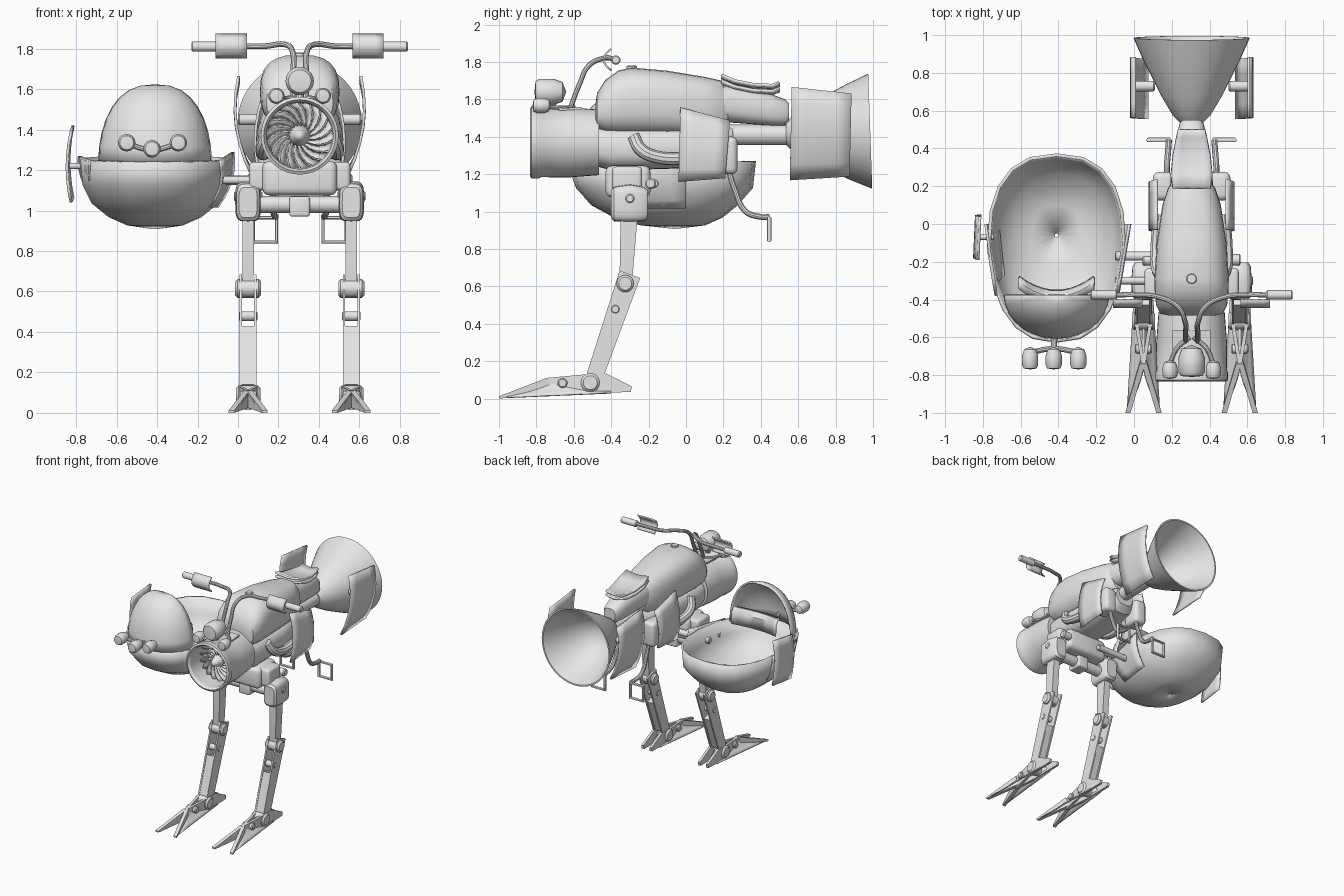
import bpy, bmesh, math
from mathutils import Vector, Matrix

if "Cube" in bpy.data.objects:
    bpy.data.objects.remove(bpy.data.objects["Cube"])

CX = 0.305    # centre plane of the bike
SX = -0.41    # centre plane of the sidecar
GREY = bpy.data.materials.new("plain_grey")
GREY.diffuse_color = (0.8, 0.8, 0.8, 1)
GREY.use_nodes = True
GREY.node_tree.nodes["Principled BSDF"].inputs["Base Color"].default_value = GREY.diffuse_color


def finish(name, bm, thick=0, angle=35):
    """Turn a bmesh into a shaded object; thick > 0 gives a sheet some thickness."""
    bmesh.ops.remove_doubles(bm, verts=bm.verts, dist=1e-5)
    bmesh.ops.recalc_face_normals(bm, faces=bm.faces)
    me = bpy.data.meshes.new(name)
    bm.to_mesh(me)
    bm.free()
    me.materials.append(GREY)
    ob = bpy.data.objects.new(name, me)
    bpy.context.collection.objects.link(ob)
    if thick:
        m = ob.modifiers.new("thickness", 'SOLIDIFY')
        m.thickness, m.offset = thick, 0
    bpy.ops.object.select_all(action='DESELECT')
    ob.select_set(True)
    bpy.context.view_layer.objects.active = ob
    bpy.ops.object.shade_smooth_by_angle(angle=math.radians(angle))
    return ob


def skin(name, rings, closed=True, caps=False, thick=0, angle=35):
    """Bridge rows of points."""
    bm = bmesh.new()
    rows = [[bm.verts.new(p) for p in r] for r in rings]
    n = len(rows[0])
    for a, b in zip(rows, rows[1:]):
        for i in range(n if closed else n - 1):
            j = (i + 1) % n
            bm.faces.new((a[i], a[j], b[j], b[i]))
    if caps:
        bm.faces.new(rows[0])
        bm.faces.new(rows[-1])
    return finish(name, bm, thick, angle)


def sgnpow(v, p):
    return math.copysign(abs(v) ** p, v)


def loft(name, secs, x=CX, n=24, p=0.75):
    """Rounded sections along y: (y, centre z, half width, half height)."""
    ts = [2 * math.pi * i / n for i in range(n)]
    return skin(name, [[(x + w * sgnpow(math.cos(t), p), y, z + h * sgnpow(math.sin(t), p))
                        for t in ts] for y, z, w, h in secs], caps=True)


def lathe(name, prof, at, axis='Y', n=32, angle=35):
    """Turned part: (radius, distance along axis)."""
    out = []
    for r, d in prof:
        ring = []
        for i in range(n):
            c, s = r * math.cos(2 * math.pi * i / n), r * math.sin(2 * math.pi * i / n)
            v = {'X': (d, c, s), 'Y': (c, d, s), 'Z': (c, s, d)}[axis]
            ring.append(Vector(at) + Vector(v))
        out.append(ring)
    return skin(name, out, angle=angle)


def disc(name, at, r, half, axis='X', n=20):
    b = min(r, half) * 0.25
    return lathe(name, [(0, -half), (r - b, -half), (r, b - half), (r, half - b),
                        (r - b, half), (0, half)], at, axis, n)


def box(name, at, size, bev=0.02):
    bm = bmesh.new()
    bmesh.ops.create_cube(bm, size=1, matrix=Matrix.Translation(at) @ Matrix.Diagonal((*size, 1)))
    bmesh.ops.bevel(bm, geom=bm.edges[:], offset=bev, segments=3, profile=0.5, affect='EDGES')
    return finish(name, bm, angle=50)


def prism(name, yz, x0, x1, shift=lambda y: 0):
    """Side outline extruded across x, optionally slid sideways along y."""
    return skin(name, [[(x + shift(y), y, z) for y, z in yz] for x in (x0, x1)], caps=True)


def tube(name, pts, r, cyclic=False, kind='AUTO'):
    cu = bpy.data.curves.new(name, 'CURVE')
    cu.dimensions, cu.bevel_depth, cu.bevel_resolution, cu.resolution_u = '3D', r, 3, 8
    cu.use_fill_caps = True
    sp = cu.splines.new('BEZIER')
    sp.bezier_points.add(len(pts) - 1)
    sp.use_cyclic_u = cyclic
    for b, p in zip(sp.bezier_points, pts):
        b.co, b.handle_left_type, b.handle_right_type = p, kind, kind
    tmp = bpy.data.objects.new(name, cu)
    me = bpy.data.meshes.new_from_object(tmp)
    bpy.data.objects.remove(tmp)
    bm = bmesh.new()
    bm.from_mesh(me)
    return finish(name, bm)


def plate(name, c, bulge, thick=0.014, n=6):
    """Curved plate from corners top-front, top-back, bottom-back, bottom-front."""
    a, b, d, e = [Vector(v) for v in c]
    rows = []
    for i in range(n + 1):
        v = i / n
        k = 4 * v * (1 - v)
        rows.append([a.lerp(e, v).lerp(b.lerp(d, v), j / 4) + Vector(bulge) * k for j in range(5)])
    return skin(name, rows, closed=False, thick=thick)


def lamp(name, x, y0, y1, z, r):
    m = y1 - y0
    lathe(name, [(0, 0), (r * .8, .005), (r, .025), (r, m * .6), (r * .75, m * .88), (0, m)],
          (x, y0, z), n=20)


# --- intake drum, hub and swirl blades
IZ = 1.37
lathe("intake_drum", [(.165, .02), (.178, 0), (.192, .008), (.192, .05), (.186, .06), (.188, .2),
                      (.175, .37), (.0, .37)], (CX, -.835, IZ), n=36)
lathe("intake_lining", [(.165, .02), (.16, .24), (0, .24)], (CX, -.835, IZ), n=36)
lathe("intake_hub", [(0, 0), (.025, .02), (.06, .12), (.06, .18)], (CX, -.77, IZ))
for k in range(18):
    def arc(r, off, y):
        t = 2 * math.pi * k / 18 + off
        return (CX + r * math.cos(t), y, IZ + r * math.sin(t))
    skin("intake_blade", [[arc(.05 + .029 * i, .15 * i, -.70), arc(.05 + .029 * i, .15 * i + .28, -.63)]
                          for i in range(5)], closed=False, thick=.005)

# --- tank, engine, tail and seat
loft("fuel_tank", [(-.485, 1.51, .12, .06), (-.475, 1.535, .165, .1), (-.43, 1.56, .188, .145),
                   (-.36, 1.58, .195, .175), (-.29, 1.588, .197, .182), (-.1, 1.58, .185, .173),
                   (.1, 1.562, .155, .158), (.19, 1.555, .125, .145), (.225, 1.55, .10, .10)])
disc("tank_cap", (CX, -.29, 1.765), .027, .015, 'Z')
loft("engine_body", [(-.47, 1.35, .15, .11), (-.4, 1.34, .165, .12), (-.05, 1.34, .16, .11),
                     (.2, 1.36, .12, .1), (.25, 1.38, .08, .07)])
loft("tail", [(.19, 1.58, .115, .1), (.25, 1.575, .11, .1), (.45, 1.545, .08, .085),
              (.53, 1.53, .065, .07), (.55, 1.53, .05, .05)])
disc("tail_pipe", (CX, .39, 1.41), .055, .19, 'Y')
for dz in (0, .03):
    skin("seat_pad", [[(CX + u * w, y, z - dz + .015 * u * u) for u in (-1, -.6, 0, .6, 1)]
                      for y, z, w in ((.19, 1.715, .1), (.26, 1.685, .11), (.36, 1.665, .1),
                                      (.46, 1.66, .08), (.5, 1.675, .07))],
         closed=False, thick=.016)

# --- exhaust cone
cone = lathe("exhaust_cone", [(0, -.45), (.06, -.45), (.1, -.41), (.165, -.3), (.205, -.22),
                              (.255, -.12), (.308, 0), (.296, 0), (.245, -.12), (.15, -.3), (0, -.4)],
             (0, 0, 0), n=40)
cone.location = (CX, .985, 1.43)
cone.rotation_euler = (math.radians(2), 0, 0)

# --- parts on both sides of the bike
for s in (-1, 1):
    X = lambda d: CX + s * d
    plate("tail_fin", [(X(.302), .565, 1.665), (X(.302), .885, 1.63), (X(.235), .875, 1.19),
                       (X(.235), .555, 1.17)], (s * .045, 0, 0))
    disc("fin_mount", (X(.25), .73, 1.45), .028, .055)
    plate("side_panel", [(X(.185), -.03, 1.555), (X(.185), .235, 1.485), (X(.195), .21, 1.18),
                         (X(.195), -.04, 1.16)], (s * .03, 0, 0))
    box("air_box", (X(.15), .2, 1.3), (.11, .15, .2), .03)
    tube("side_pipe", [(X(.15), -.28, 1.4), (X(.18), -.24, 1.33), (X(.185), -.15, 1.29),
                       (X(.17), .05, 1.285)], .034)
    # foot peg
    tube("peg_arm", [(X(.13), .22, 1.25), (X(.13), .26, 1.12), (X(.13), .32, 1.0),
                     (X(.125), .38, .975), (X(.12), .445, .97)], .016)
    tube("peg_stirrup", [(X(.115), .445, .965), (X(.23), .445, .965), (X(.23), .445, .845),
                         (X(.115), .445, .845)], .012, True, 'VECTOR')
    # handlebar
    tube("handlebar", [(X(.032), -.62, 1.55), (X(.032), -.57, 1.68), (X(.034), -.52, 1.78),
                       (X(.07), -.44, 1.82), (X(.18), -.385, 1.812), (X(.29), -.375, 1.812),
                       (X(.4), -.375, 1.81)], .014)
    disc("grip", (X(.465), -.375, 1.81), .025, .07)
    plate("hand_guard", [(X(.26), -.40, 1.87), (X(.415), -.40, 1.87), (X(.415), -.40, 1.755),
                         (X(.26), -.40, 1.755)], (0, -.04, 0), .01)
    lamp("small_headlamp", X(.115), -.82, -.72, 1.567, .04)
    tube("lamp_arm", [(X(.115), -.74, 1.56), (X(.08), -.66, 1.555), (X(.01), -.6, 1.56)], .012)

    # leg
    L = X(.255)
    loft("hip_joint", [(-.4, 1.04, .045, .075), (-.385, 1.04, .058, .092), (-.3, 1.045, .064, .1),
                       (-.225, 1.04, .058, .092), (-.205, 1.04, .045, .075)], x=L, n=20, p=.5)
    disc("hip_bolt", (L, -.3, 1.07), .024, .07)
    box("hip_bracket", (X(.19), -.315, 1.17), (.12, .16, .14), .02)
    disc("bracket_bolt", (X(.22), -.19, 1.15), .03, .04)
    prism("thigh", [(-.35, .96), (-.26, .96), (-.285, .66), (-.3, .57), (-.34, .57), (-.355, .66)],
          L - .028, L + .028)
    disc("knee", (L, -.325, .615), .046, .064)
    shin = [(-.355, .685), (-.245, .645), (-.44, .12), (-.53, .135)]
    for k in (-1, 1):
        prism("shin_plate", shin, L + k * .036 - .006, L + k * .036 + .006)
        prism("foot_plate", [(-.53, .125), (-.43, .135), (-.29, .065), (-.295, .035), (-.53, .03)],
              L + k * .036 - .01, L + k * .036 + .01)
        prism("foot_front", [(-.75, .11), (-.53, .13), (-.53, .03), (-.75, .015)],
              L - .01, L + .01, lambda y: k * .036 * (y + .75) / .22)
        prism("toe", [(-1, .012), (-.74, .112), (-.7, .03), (-1, 0)],
              L - .014, L + .014, lambda y: k * .082 * max(0, -.72 - y) / .28)
        plate("toe_web", [(L, -.76, .1), (L, -.45, .12), (L + k * .05, -.4, .03),
                          (L + k * .085, -.98, .005)], (-k * .012, 0, 0), .008)
    prism("shin_core", [(-.43, .43), (-.345, .4), (-.45, .13), (-.525, .14)], L - .032, L + .032)
    disc("shin_bolt", (L, -.378, .478), .024, .046)
    disc("ankle", (L, -.512, .085), .05, .06)
    disc("toe_bolt", (L, -.66, .083), .026, .045)

# --- headlamp, hips and centre mounts
lamp("headlamp", CX, -.81, -.64, 1.64, .07)
tube("headlamp_post", [(CX, -.72, 1.55), (CX, -.7, 1.62)], .02)
prism("lamp_bracket", [(-.68, 1.55), (-.56, 1.56), (-.56, 1.545), (-.68, 1.54)], CX - .1, CX + .1)
box("belly_box", (CX, -.31, 1.16), (.37, .24, .17), .035)
disc("hip_axle", (CX, -.3, 1.03), .042, .22)
box("axle_block", (CX, -.3, 1.02), (.1, .12, .1), .012)
disc("sidecar_strut", (.06, -.17, 1.15), .024, .16)
disc("rear_strut", (.04, -.3, 1.15), .02, .14)

# --- sidecar tub
rings = []
for z, yf, yb, w in ((1.255, -.62, .365, .36), (1.13, -.58, .35, .35), (1.04, -.5, .27, .305),
                     (.975, -.38, .19, .225), (.935, -.24, .1, .135), (.917, -.07, -.05, .01)):
    ring = []
    for i in range(20):
        t = 2 * math.pi * i / 20
        v = sgnpow(math.sin(t), .8)
        y = (yf + yb) / 2 + (yb - yf) / 2 * v
        taper = 1 - .12 * max(0, -v)
        rise = .015 * v if z > 1.2 else 0
        ring.append((SX + w * taper * sgnpow(math.cos(t), .8), y, z + rise))
    rings.append(ring)
skin("sidecar_tub", rings, caps=False, thick=.018, angle=45)

# --- sidecar windscreen, dash and side plates
rows = []
for i in range(9):
    a = math.pi / 2 * i / 8
    rows.append([(SX - .275 * math.cos(t) * math.cos(a) ** .8,
                  -.375 - .23 * math.sin(t) * math.cos(a), 1.24 + .378 * math.sin(a))
                 for t in [math.pi * j / 14 for j in range(15)]])
skin("windscreen", rows, closed=False, thick=.012, angle=45)
us = [-1 + j / 5 for j in range(11)]
skin("sidecar_dash", [[(SX + .2 * u, y + .075 * u * u, z + .03 * u * u) for u in us]
                      for y, z in ((-.42, 1.36), (-.385, 1.37), (-.36, 1.34), (-.355, 1.25))],
     closed=False, thick=.014)
plate("outer_fin", [(-.825, -.19, 1.39), (-.815, .04, 1.42), (-.815, .05, 1.06), (-.825, -.17, 1.04)],
      (-.02, 0, 0))
disc("outer_fin_mount", (-.79, -.07, 1.22), .014, .05)
plate("inner_flap", [(-.09, -.38, 1.25), (-.025, 0, 1.29), (-.1, 0, 1.02), (-.14, -.27, 1.02)],
      (.03, 0, 0))
plate("outer_flap", [(-.73, -.38, 1.25), (-.785, 0, 1.27), (-.72, 0, 1.06), (-.69, -.27, 1.06)],
      (-.02, 0, 0))

# --- sidecar lamps
for x, z in ((-.55, 1.335), (-.425, 1.305), (-.295, 1.335)):
    lamp("sidecar_lamp", x, -.77, -.65, z, .043)
tube("sidecar_lamp_bar", [(-.55, -.68, 1.33), (-.425, -.66, 1.3), (-.295, -.68, 1.33)], .014)
tube("sidecar_lamp_post", [(-.425, -.66, 1.3), (-.42, -.58, 1.29)], .016)
